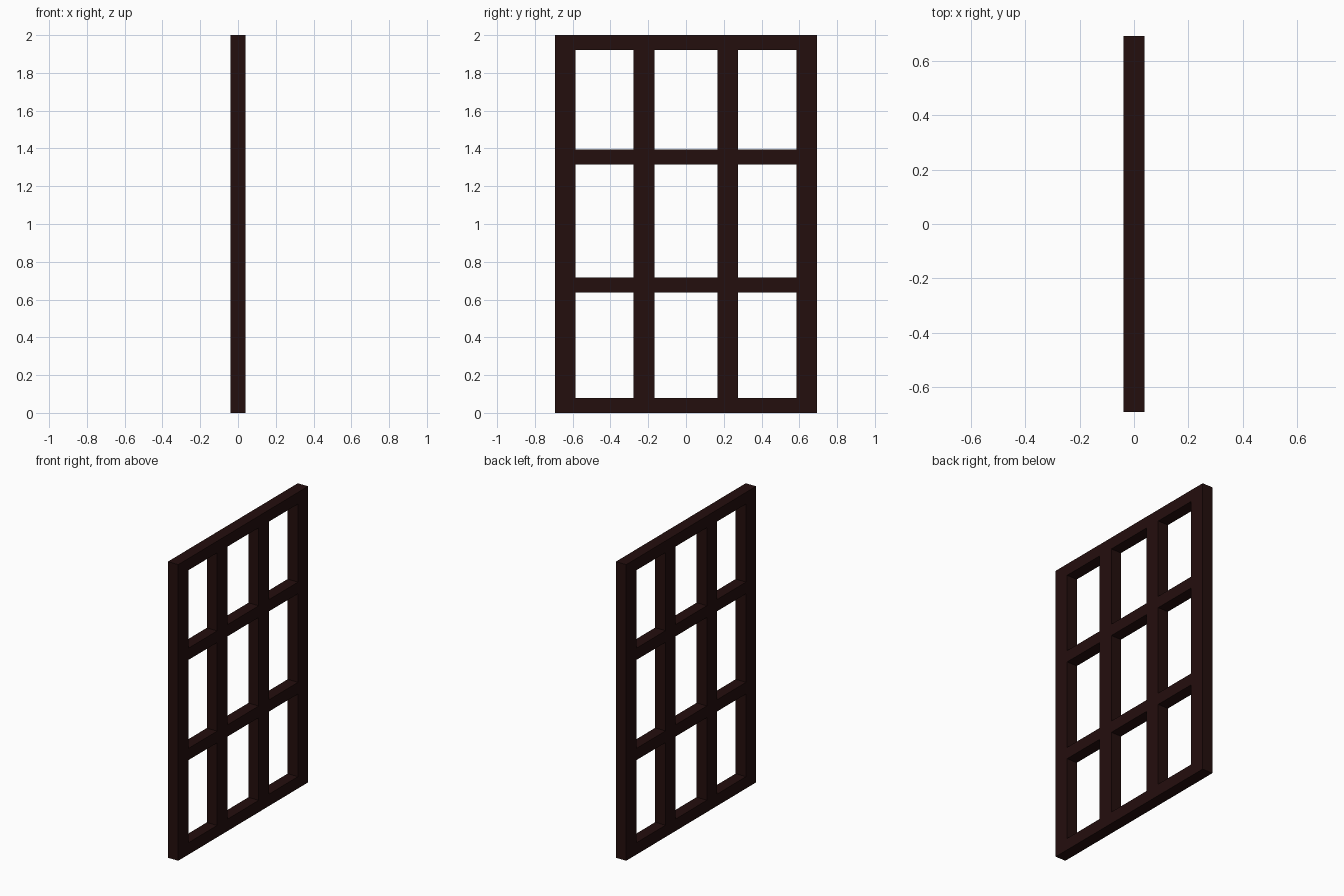
import bpy

if "Cube" in bpy.data.objects:
    bpy.data.objects.remove(bpy.data.objects["Cube"], do_unlink=True)

# Dark stained wood
wood = bpy.data.materials.new("dark_brown_wood")
wood.use_nodes = True
color = (0.0176, 0.0044, 0.0040, 1.0)
wood.diffuse_color = color
bsdf = next(n for n in wood.node_tree.nodes if n.type == "BSDF_PRINCIPLED")
bsdf.inputs["Base Color"].default_value = color

DEPTH = 0.077


def beam(name, y0, y1, z0, z1):
    """Rectangular timber spanning the given y and z ranges."""
    bpy.ops.mesh.primitive_cube_add(size=1, location=(0, (y0 + y1) / 2, (z0 + z1) / 2))
    obj = bpy.context.object
    obj.name = name
    obj.scale = (DEPTH, y1 - y0, z1 - z0)
    bpy.ops.object.transform_apply(location=False, rotation=False, scale=True)
    obj.data.materials.append(wood)


# Full-height uprights, front to back
uprights = [
    ("front_stile", -0.693, -0.585),
    ("front_mullion", -0.278, -0.168),
    ("back_mullion", 0.166, 0.274),
    ("back_stile", 0.585, 0.693),
]
for name, y0, y1 in uprights:
    beam(name, y0, y1, 0, 2)

# Horizontal rails, fitted flush between neighbouring uprights
rails = [
    ("bottom_rail", 0, 0.08),
    ("lower_rail", 0.638, 0.717),
    ("upper_rail", 1.315, 1.394),
    ("top_rail", 1.921, 2),
]
for name, z0, z1 in rails:
    for i, (a, b) in enumerate(zip(uprights, uprights[1:])):
        beam(f"{name}_{i + 1}", a[2], b[1], z0, z1)
